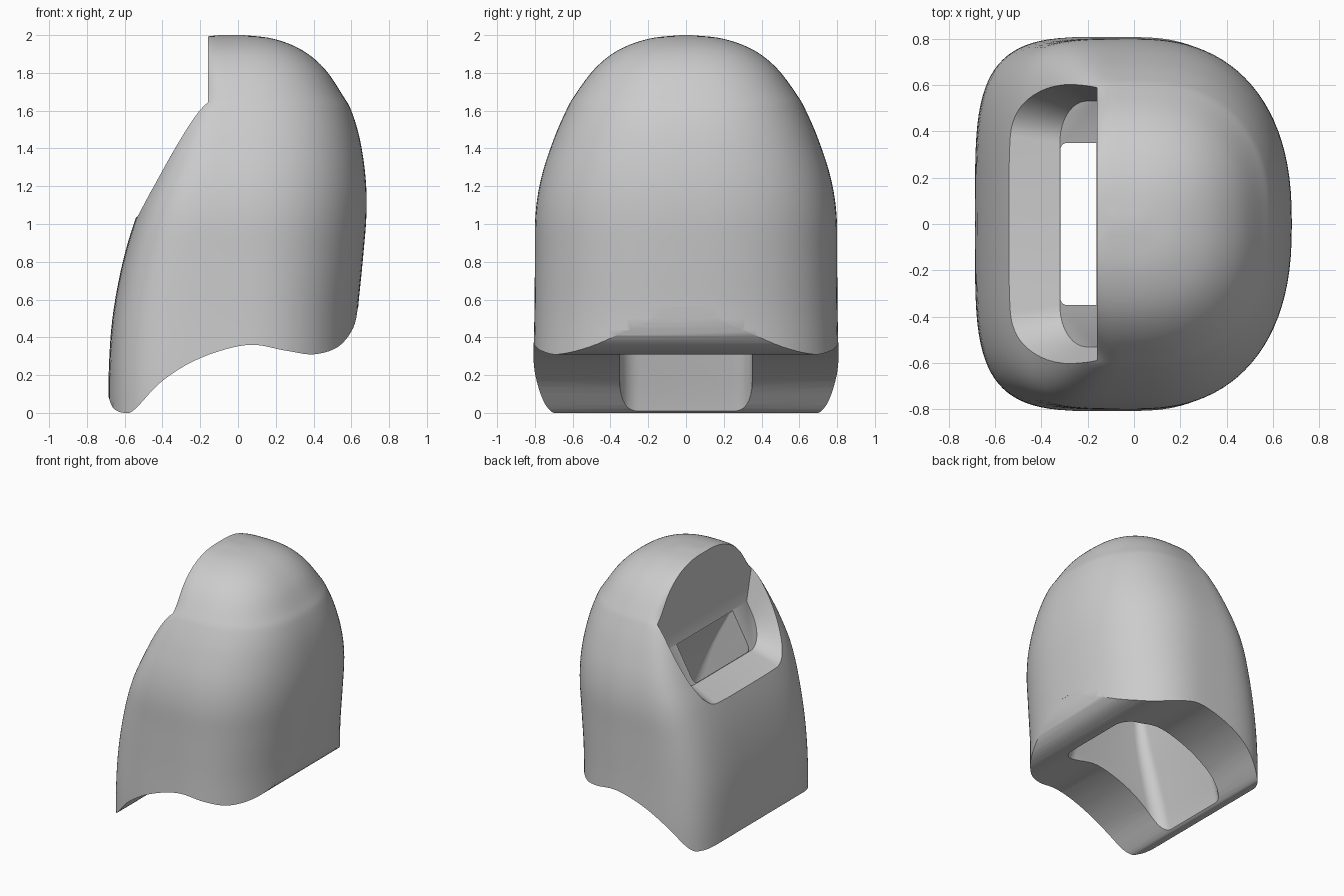
import bpy
import bmesh
import math

cube = bpy.data.objects.get("Cube")
if cube:
    bpy.data.objects.remove(cube)

grey = bpy.data.materials.new("light_grey")
grey.use_nodes = True
grey.diffuse_color = (0.6, 0.6, 0.6, 1)
grey.node_tree.nodes["Principled BSDF"].inputs["Base Color"].default_value = (0.6, 0.6, 0.6, 1)


def loft(name, rings):
    """Closed solid through a list of equal-length point rings."""
    bm = bmesh.new()
    loops = [[bm.verts.new(p) for p in ring] for ring in rings]
    n = len(loops[0])
    for a, b in zip(loops, loops[1:]):
        for i in range(n):
            j = (i + 1) % n
            bm.faces.new((a[i], a[j], b[j], b[i]))
    bm.faces.new(loops[0])
    bm.faces.new(loops[-1])
    bmesh.ops.recalc_face_normals(bm, faces=bm.faces)
    mesh = bpy.data.meshes.new(name)
    bm.to_mesh(mesh)
    bm.free()
    obj = bpy.data.objects.new(name, mesh)
    bpy.context.collection.objects.link(obj)
    obj.data.materials.append(grey)
    return obj


def smooth_rows(rows, steps):
    """Catmull-Rom interpolation between rows of values."""
    out = []
    for k in range(len(rows) - 1):
        p0, p1 = rows[max(k - 1, 0)], rows[k]
        p2, p3 = rows[k + 1], rows[min(k + 2, len(rows) - 1)]
        for s in range(steps):
            t = s / steps
            out.append([b + 0.5 * t * (c - a + t * (2 * a - 5 * b + 4 * c - d + t * (3 * (b - c) + d - a)))
                        for a, b, c, d in zip(p0, p1, p2, p3)])
    return out + [rows[-1]]


def cut(target, cutter):
    cutter.hide_render = True
    mod = target.modifiers.new("cut", "BOOLEAN")
    mod.operation = "DIFFERENCE"
    mod.solver = "EXACT"
    mod.object = cutter
    bpy.context.view_layer.objects.active = target
    bpy.ops.object.modifier_apply(modifier=mod.name)
    bpy.data.objects.remove(cutter)


def shell_ring(z, left, right, half, n=96):
    """Plan section: boxy on the left, rounded on the right."""
    ring = []
    for i in range(n):
        a = 2 * math.pi * i / n
        c, s = math.cos(a), math.sin(a)
        power = 2 / (2.4 if c > 0 else 4.3)
        x = abs(c) ** power * (right if c > 0 else left)
        ring.append((x, math.copysign(abs(s) ** power * half, s), z))
    return ring


def prism(name, outline, half):
    return loft(name, [[(x, y, z) for x, z in outline] for y in (-half, half)])


# Outer shell: height, left edge, right edge, half depth
rows = [
    (-0.1, -0.685, 0.62, 0.81), (0.2, -0.685, 0.625, 0.81),
    (0.5, -0.665, 0.632, 0.803), (0.8, -0.61, 0.66, 0.8),
    (1.05, -0.535, 0.68, 0.797), (1.25, -0.45, 0.675, 0.765),
    (1.45, -0.36, 0.645, 0.7), (1.6, -0.285, 0.6, 0.635),
    (1.68, -0.22, 0.555, 0.59), (1.82, -0.22, 0.46, 0.485),
    (1.92, -0.22, 0.34, 0.36), (1.98, -0.21, 0.19, 0.2),
    (2.0, -0.1, 0.03, 0.03),
]
shell = loft("armour_shell", [shell_ring(*r) for r in smooth_rows(rows, 5)])

# Curved underside with rounded rims
underside = smooth_rows([
    (-0.69, 0.1), (-0.66, 0.025), (-0.6, 0), (-0.545, 0.02), (-0.4, 0.17),
    (-0.2, 0.29), (0.05, 0.36), (0.25, 0.33), (0.4, 0.31), (0.53, 0.35),
    (0.61, 0.45), (0.635, 0.56)], 5)
cut(shell, prism("underside_cutter", [(-1, 0.1)] + underside + [(1, 0.56), (1, -0.4), (-1, -0.4)], 1.2))

# Upright step at the top
cut(shell, prism("step_cutter", [(-1, 1.69), (-0.16, 1.69), (-0.16, 2.3), (-1, 2.3)], 1.2))


# Tapered recess with rounded lower corners, sunk into the sloping side
def recess_ring(bottom, top, half, radius):
    section = [(-half, 1.0)]
    for side in (-1, 1):
        for i in range(13):
            a = math.pi / 2 * (i / 12 if side < 0 else 1 - i / 12)
            section.append((side * (half - radius + radius * math.cos(a)),
                            0.72 * (1 - math.sin(a))))
    section.append((half, 1.0))
    return [(bottom[0] + t * (top[0] - bottom[0]), y, bottom[1] + t * (top[1] - bottom[1]))
            for y, t in section]


cut(shell, loft("recess_cutter", [
    recess_ring((-0.32, 1.12), (-0.16, 1.4), 0.53, 0.18),
    recess_ring((-0.53, 1.04), (-0.16, 1.69), 0.6, 0.22),
    recess_ring((-0.95, 0.88), (-0.16, 2.27), 0.74, 0.3)]))


# Channel from the recess down through the underside
def channel_ring(z, left, right, radius, half=0.35):
    ring = []
    for q, (cx, cy) in enumerate([(right - radius, half - radius), (left + radius, half - radius),
                                  (left + radius, radius - half), (right - radius, radius - half)]):
        for i in range(9):
            a = math.pi / 2 * (q + i / 8)
            ring.append((cx + radius * math.cos(a), cy + radius * math.sin(a), z))
    return ring


channel = [(-0.2, -0.6, 0.42, 0.1), (0.05, -0.55, 0.4, 0.1), (0.31, -0.48, 0.38, 0.1),
           (0.7, -0.38, 0.2, 0.08), (1.1, -0.32, 0.02, 0.03), (1.395, -0.3, -0.14, 0.02)]
cut(shell, loft("channel_cutter", [channel_ring(*r) for r in smooth_rows(channel, 4)]))

# Smooth shading with sharp cut edges
bpy.ops.object.select_all(action="DESELECT")
shell.select_set(True)
bpy.context.view_layer.objects.active = shell
bpy.ops.object.shade_smooth_by_angle(angle=math.radians(35))
